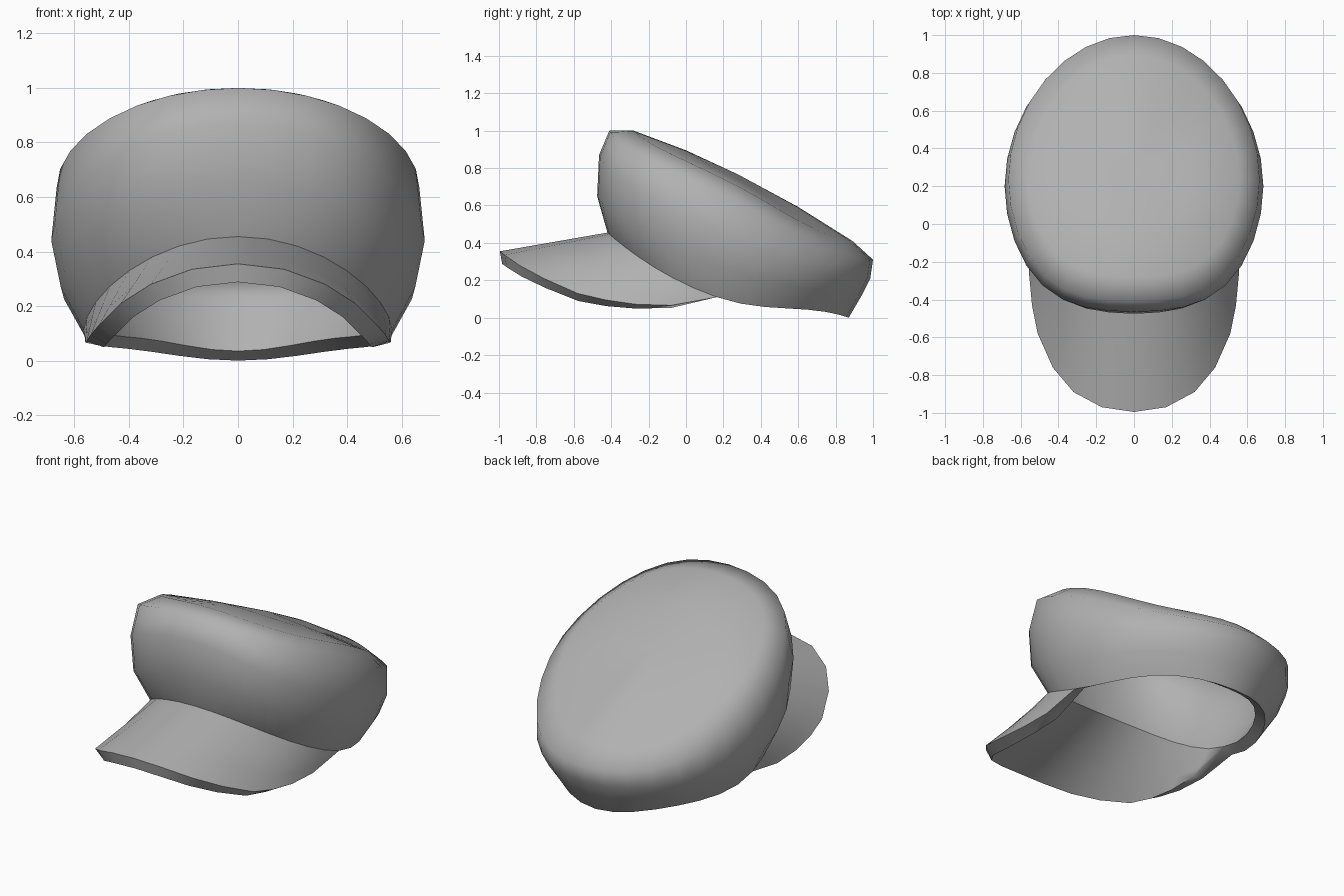
import bpy, bmesh, math
from mathutils import Vector

if "Cube" in bpy.data.objects:
    bpy.data.objects.remove(bpy.data.objects["Cube"])

SEG = 32
SHIFT = 0.06  # widest point sits slightly forward of the middle

# Crown rings: front (y, z), back (y, z), half width, height at the sides,
# extra fullness of the front corners, lift of the back corners
RINGS = [
    ((-0.42, 0.455), (0.87, 0.00), 0.565, 0.11, 0.00, 0.14),
    ((-0.475, 0.65), (0.94, 0.12), 0.650, 0.27, 0.15, 0.05),
    ((-0.465, 0.87), (0.985, 0.21), 0.685, 0.44, 0.17, -0.04),
    ((-0.41, 1.00), (1.00, 0.31), 0.665, 0.635, 0.17, -0.12),
    ((-0.28, 1.00), (0.89, 0.41), 0.560, 0.72, 0.12, -0.12),
    ((0.00, 0.895), (0.60, 0.592), 0.300, 0.755, 0.00, -0.05),
]


def ring_point(ring, a):
    (fy, fz), (by, bz), hw, side_z, full, lift = ring
    c, s = math.cos(a), math.sin(a)
    corner = (c * s) ** 2
    y = (fy + by) / 2 + (by - fy) / 2 * s - SHIFT * c * c
    z = (fz + bz) / 2 + (bz - fz) / 2 * s + (side_z - (fz + bz) / 2) * c * c
    if s < 0:
        y -= full * corner
    else:
        z += lift * corner
    return Vector((hw * c, y, z))


bm = bmesh.new()

# Crown: lofted tilted rings closed by a fan on top, open underneath
loops = [[bm.verts.new(ring_point(r, 2 * math.pi * i / SEG)) for i in range(SEG)]
         for r in RINGS]
top = bm.verts.new((0, 0.28, 0.765))
for lo, hi in zip(loops, loops[1:]):
    for i in range(SEG):
        j = (i + 1) % SEG
        bm.faces.new((lo[i], lo[j], hi[j], hi[i]))
for i in range(SEG):
    bm.faces.new((loops[-1][i], loops[-1][(i + 1) % SEG], top))

# Visor: grows from the crown's lower front edge to a curved outer edge
OUTER = [(0, -0.995, 0.355), (0.17, -0.97, 0.335), (0.32, -0.89, 0.28),
         (0.43, -0.76, 0.21), (0.51, -0.58, 0.13), (0.54, -0.43, 0.095),
         (0.555, -0.27, 0.072), (0.56, -0.08, 0.066)]
ROWS = 3
n = len(OUTER)
cols = []
for k in range(-n, n + 1):
    edge = loops[0][(SEG * 3 // 4 + k) % SEG]
    if abs(k) == n:
        cols.append([edge] * (ROWS + 1))
        continue
    x, y, z = OUTER[abs(k)]
    outer = Vector((math.copysign(x, k), y, z))
    cols.append([bm.verts.new(outer.lerp(edge.co, r / ROWS)) for r in range(ROWS)] + [edge])
for a, b in zip(cols, cols[1:]):
    for r in range(ROWS):
        corners = list(dict.fromkeys((a[r], b[r], b[r + 1], a[r + 1])))
        if len(corners) > 2:
            bm.faces.new(corners)
    # Crease where the visor meets the crown
    bm.edges.get((a[-1], b[-1])).smooth = False

mesh = bpy.data.meshes.new("cap")
bm.to_mesh(mesh)
bm.free()
cap = bpy.data.objects.new("cap", mesh)
bpy.context.collection.objects.link(cap)
bpy.context.view_layer.objects.active = cap
cap.select_set(True)

# Fabric thickness
mod = cap.modifiers.new("thickness", 'SOLIDIFY')
mod.thickness = 0.068
mod.offset = -1
bpy.ops.object.modifier_apply(modifier=mod.name)
bpy.ops.object.shade_smooth_by_angle(angle=math.radians(78), keep_sharp_edges=True)

# Mid-grey cloth
cloth = bpy.data.materials.new("grey_cloth")
cloth.diffuse_color = (0.44, 0.44, 0.44, 1)
cloth.use_nodes = True
cloth.node_tree.nodes["Principled BSDF"].inputs["Base Color"].default_value = cloth.diffuse_color
mesh.materials.append(cloth)
